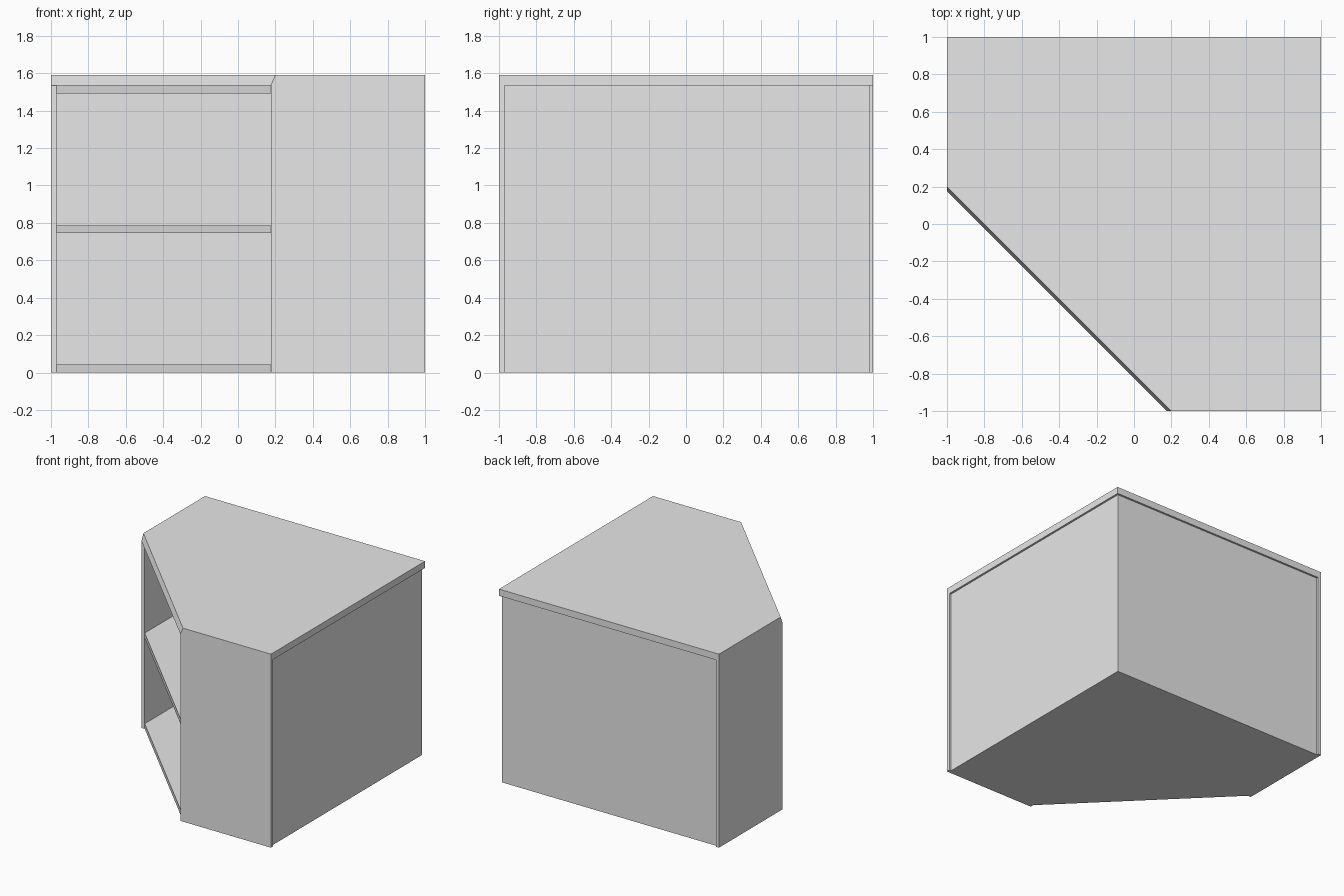
import bpy
import bmesh

cube = bpy.data.objects.get("Cube")
if cube:
    bpy.data.objects.remove(cube, do_unlink=True)

grey = bpy.data.materials.new("light_grey")
grey.use_nodes = True
grey.diffuse_color = (0.8, 0.8, 0.8, 1)
grey.node_tree.nodes["Principled BSDF"].inputs["Base Color"].default_value = (0.8, 0.8, 0.8, 1)

HEIGHT = 1.59
TOP_UNDERSIDE = 1.535
INNER = -0.971     # inner face of the two side panels
CUT = 0.176        # where the diagonal opening meets the sides
BACK_OUT = 0.984   # outer face of the thin back panels
BACK_IN = 0.968
BOARD = 0.042      # shelf thickness


def prism(name, z0, z1, lower, upper=None):
    """Solid between a lower outline and an upper outline."""
    upper = upper or lower
    bm = bmesh.new()
    a = [bm.verts.new((x, y, z0)) for x, y in lower]
    b = [bm.verts.new((x, y, z1)) for x, y in upper]
    bm.faces.new(a[::-1])
    bm.faces.new(b)
    n = len(a)
    for i in range(n):
        j = (i + 1) % n
        bm.faces.new((a[i], a[j], b[j], b[i]))
    bmesh.ops.recalc_face_normals(bm, faces=bm.faces)
    mesh = bpy.data.meshes.new(name)
    bm.to_mesh(mesh)
    bm.free()
    mesh.materials.append(grey)
    obj = bpy.data.objects.new(name, mesh)
    bpy.context.collection.objects.link(obj)
    return obj


def corner(low, high, cut):
    """Square outline with its front right corner cut off diagonally."""
    return [(cut, low), (high, low), (high, high), (low, high), (low, cut)]


def rect(x0, x1, y0, y1):
    return [(x0, y0), (x1, y0), (x1, y1), (x0, y1)]


# Worktop with a sloping diagonal edge
prism("worktop", TOP_UNDERSIDE, HEIGHT, corner(-1, 1, CUT), corner(-1, 1, 0.2))

# Side panels on either side of the diagonal opening
prism("front_panel", 0, TOP_UNDERSIDE, rect(CUT, 1, -1, INNER))
prism("side_panel", 0, TOP_UNDERSIDE, rect(-1, INNER, CUT, 1))

# Thin back panels, set in slightly under the worktop
prism("back_panel", 0, TOP_UNDERSIDE, rect(INNER, BACK_OUT, BACK_IN, BACK_OUT))
prism("left_back_panel", 0, TOP_UNDERSIDE, rect(BACK_IN, BACK_OUT, INNER, BACK_IN))

# Horizontal boards
boards = {"bottom_board": 0, "middle_shelf": 0.745, "top_board": TOP_UNDERSIDE - BOARD}
for name, z in boards.items():
    prism(name, z, z + BOARD, corner(INNER, BACK_IN, CUT))
